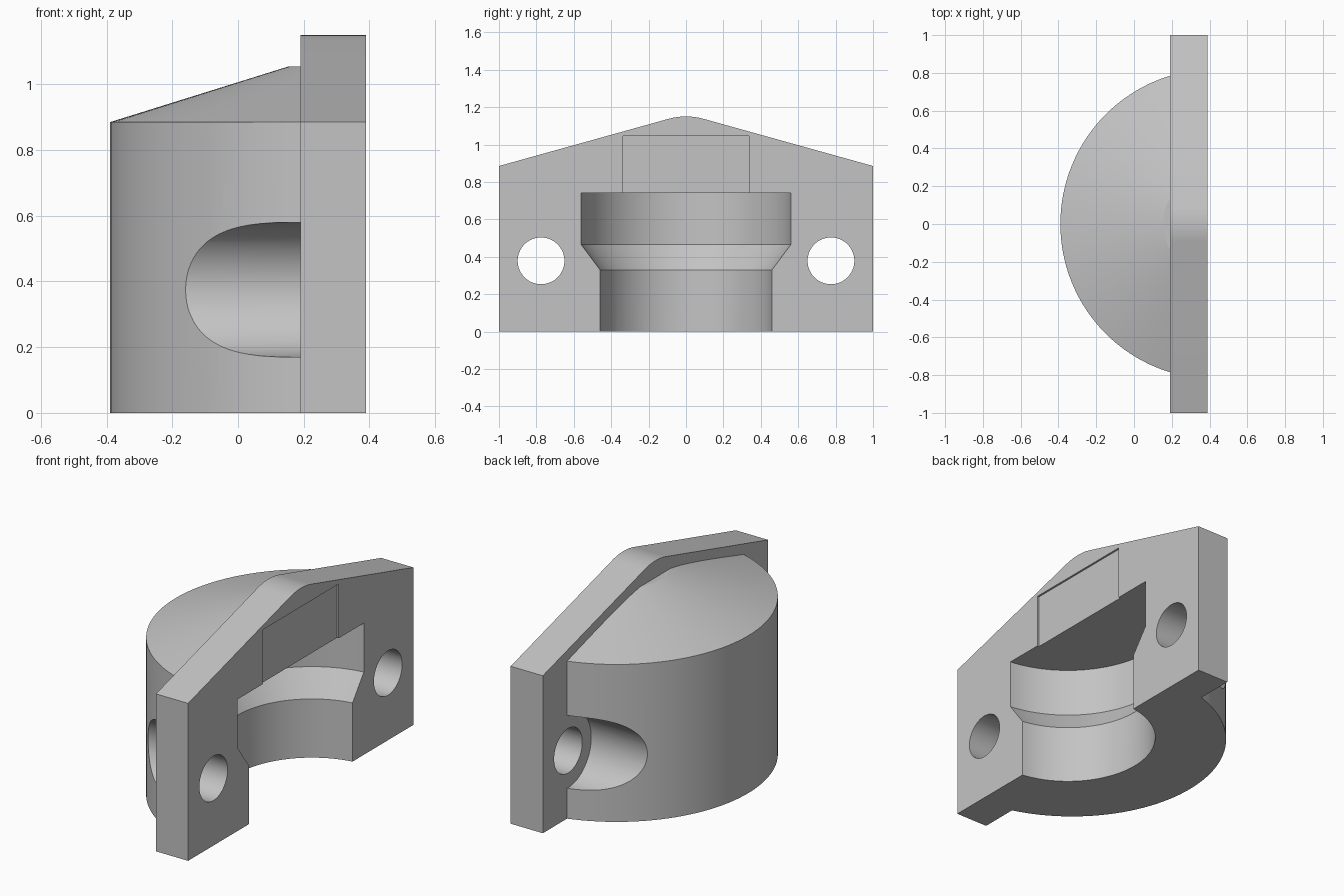
import bpy, bmesh, math
from mathutils import Vector

cube = bpy.data.objects.get("Cube")
if cube:
    bpy.data.objects.remove(cube, do_unlink=True)

BACK, FRONT = 0.19, 0.39      # flange thickness along x

grey = bpy.data.materials.new("plain_grey")
grey.use_nodes = True
colour = (0.55, 0.55, 0.55, 1)
grey.diffuse_color = colour
grey.node_tree.nodes["Principled BSDF"].inputs["Base Color"].default_value = colour


def finish(name, bm):
    bmesh.ops.recalc_face_normals(bm, faces=bm.faces)
    mesh = bpy.data.meshes.new(name)
    bm.to_mesh(mesh)
    bm.free()
    mesh.materials.append(grey)
    obj = bpy.data.objects.new(name, mesh)
    bpy.context.collection.objects.link(obj)
    return obj


def lathe(name, profile, cx, steps=128, trim=None):
    """Revolve (radius, z) points about a vertical axis at x = cx."""
    bm = bmesh.new()
    verts = [bm.verts.new((cx - r, 0, z)) for r, z in profile]
    edges = [bm.edges.new(pair) for pair in zip(verts, verts[1:])]
    bmesh.ops.spin(bm, geom=verts + edges, cent=(cx, 0, 0), axis=(0, 0, 1),
                   angle=math.tau, steps=steps)
    bmesh.ops.remove_doubles(bm, verts=bm.verts, dist=1e-5)
    if trim is not None:
        cut = bmesh.ops.bisect_plane(bm, geom=bm.verts[:] + bm.edges[:] + bm.faces[:],
                                     plane_co=(trim, 0, 0), plane_no=(1, 0, 0),
                                     clear_outer=True)["geom_cut"]
        rim = [e for e in cut if isinstance(e, bmesh.types.BMEdge)]
        bmesh.ops.holes_fill(bm, edges=rim, sides=0)
    return finish(name, bm)


def extrude_x(name, outline, x0, x1):
    """Extrude a (y, z) outline from x0 to x1."""
    bm = bmesh.new()
    face = bm.faces.new([bm.verts.new((x0, y, z)) for y, z in outline])
    new = bmesh.ops.extrude_face_region(bm, geom=[face])["geom"]
    bmesh.ops.translate(bm, vec=Vector((x1 - x0, 0, 0)),
                        verts=[v for v in new if isinstance(v, bmesh.types.BMVert)])
    return finish(name, bm)


def circle(y, z, r, n=64):
    return [(y + r * math.cos(math.tau * i / n), z + r * math.sin(math.tau * i / n))
            for i in range(n)]


def combine(target, tool, operation="DIFFERENCE"):
    mod = target.modifiers.new("combine", "BOOLEAN")
    mod.operation, mod.solver, mod.object = operation, "EXACT", tool
    bpy.context.view_layer.objects.active = target
    bpy.ops.object.modifier_apply(modifier=mod.name)
    bpy.data.objects.remove(tool, do_unlink=True)


# Gabled flange with a rounded ridge
eave, ridge, ridge_r = 0.885, 1.15, 0.35
pitch = math.atan(0.278)
arc = [(ridge_r * math.sin(a), ridge - ridge_r * (1 - math.cos(a)))
       for a in (pitch * (1 - i / 8) for i in range(17))]
housing = extrude_x("clamp_housing", [(-1, 0), (1, 0), (1, eave)] + arc + [(-1, eave)],
                    BACK, FRONT)

# Round body with a shallow conical roof, trimmed inside the flange
body = lathe("round_body", [(0, 0), (0.821, 0), (0.821, eave), (0.276, 1.055), (0, 1.055)],
             0.431, trim=0.3)

# Bolt head clearances behind the flange
for side in (-1, 1):
    combine(body, extrude_x("bolt_clearance", circle(side * 0.775, 0.375, 0.205), -0.8, BACK))
combine(housing, body, "UNION")

# Stepped bore, bolt holes and shallow recess
combine(housing, lathe("bore", [(0, -0.1), (0.465, -0.1), (0.465, 0.33), (0.565, 0.465),
                                (0.565, 0.74), (0, 0.74)], 0.46))
for side in (-1, 1):
    combine(housing, extrude_x("bolt_hole", circle(side * 0.775, 0.378, 0.125), 0.1, 0.5))
combine(housing, extrude_x("recess", [(-0.337, 0.7), (0.337, 0.7), (0.337, 1.045),
                                      (-0.337, 1.045)], FRONT - 0.011, 0.5))

# Smooth round surfaces, crisp edges
bpy.ops.object.select_all(action="DESELECT")
housing.select_set(True)
bpy.context.view_layer.objects.active = housing
bpy.ops.object.shade_smooth_by_angle(angle=math.radians(14))
